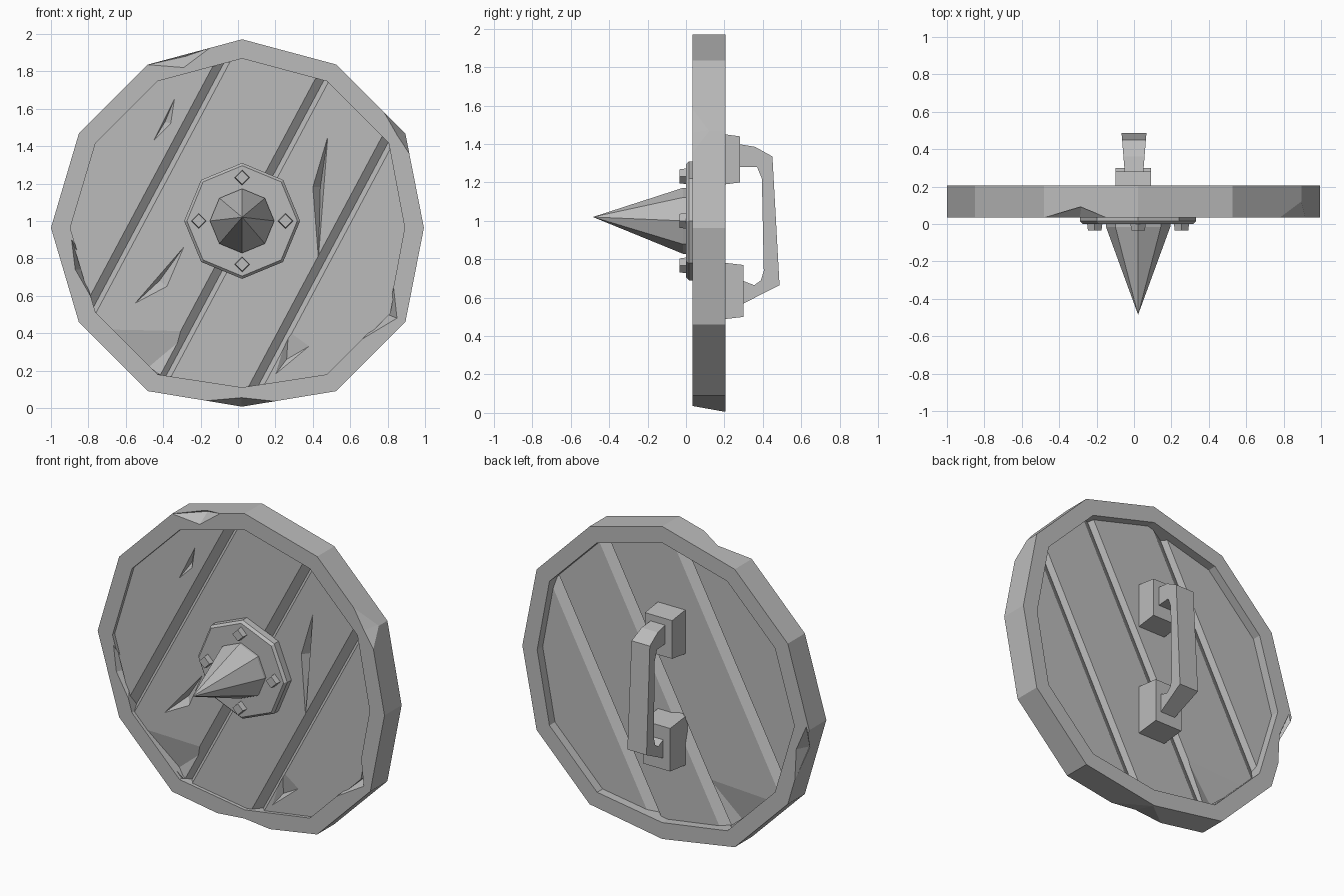
import bpy
import bmesh
from math import sin, cos, pi
from mathutils import Vector

default_cube = bpy.data.objects.get("Cube")
if default_cube:
    bpy.data.objects.remove(default_cube)

grey = bpy.data.materials.new("plain grey")
grey.use_nodes = True
grey.diffuse_color = (0.5, 0.5, 0.5, 1)
grey.node_tree.nodes["Principled BSDF"].inputs["Base Color"].default_value = grey.diffuse_color

CENTRE_X, CENTRE_Z = 0.022, 0.963
RIM_FRONT, RIM_BACK = 0.035, 0.205
WOOD_FRONT, WOOD_BACK = 0.057, 0.15


def finish(name, bm):
    bmesh.ops.recalc_face_normals(bm, faces=bm.faces)
    mesh = bpy.data.meshes.new(name)
    bm.to_mesh(mesh)
    bm.free()
    mesh.materials.append(grey)
    obj = bpy.data.objects.new(name, mesh)
    bpy.context.collection.objects.link(obj)
    return obj


def hull(name, points):
    """Convex solid around a handful of points."""
    bm = bmesh.new()
    for point in points:
        bm.verts.new(point)
    result = bmesh.ops.convex_hull(bm, input=bm.verts)
    unused = [v for v in result["geom_interior"] if isinstance(v, bmesh.types.BMVert)]
    bmesh.ops.delete(bm, geom=unused, context="VERTS")
    return finish(name, bm)


def carve(target, points):
    """Cut a convex solid out of the target, then throw the cutter away."""
    cutter = hull("cutter", points)
    cutter.hide_render = True
    modifier = target.modifiers.new("cut", "BOOLEAN")
    modifier.operation = "DIFFERENCE"
    modifier.solver = "EXACT"
    modifier.object = cutter
    bpy.context.view_layer.update()
    bpy.context.view_layer.objects.active = target
    bpy.ops.object.modifier_apply(modifier=modifier.name)
    bpy.data.objects.remove(cutter)


def chip(target, y, outline, deepest, outside=None):
    """Chip with a flat outline at depth y, a deepest point and a point in the air."""
    points = [(x, y, z) for x, z in outline] + [deepest]
    if outside:
        points.append(outside)
    else:
        # push the outline slightly out of the surface
        away = -0.02 if deepest[1] > y else 0.02
        points += [(x, y + away, z) for x, z in outline]
    carve(target, points)


def outline(radius):
    """Worn twelve-sided outline, flattened at the bottom and right."""
    wear = {3: -0.036, 6: -0.052, 9: 0.014}
    ring = []
    for i in range(12):
        r = radius + wear.get(i, 0)
        ring.append((CENTRE_X + r * sin(i * pi / 6), CENTRE_Z + r * cos(i * pi / 6)))
    return ring


def octagon(radius, y, cx=CENTRE_X, cz=1.0, sides=8):
    return [(cx + radius * sin(i * 2 * pi / sides), y, cz + radius * cos(i * 2 * pi / sides))
            for i in range(sides)]


# Rim: a rectangular section swept round the outline
bm = bmesh.new()
section = [(1.008, RIM_FRONT), (1.008, RIM_BACK), (0.905, RIM_BACK), (0.905, RIM_FRONT)]
loops = [[bm.verts.new((x, y, z)) for x, z in outline(r)] for r, y in section]
for k in range(4):
    a, b = loops[k], loops[(k + 1) % 4]
    for i in range(12):
        j = (i + 1) % 12
        bm.faces.new((a[i], a[j], b[j], b[i]))
rim = finish("rim", bm)

# Dents in the rim's outer and inner edges
chip(rim, RIM_FRONT, [(-0.48, 1.835), (-0.15, 1.925), (-0.29, 1.82)],
     (-0.28, 0.1, 1.88), (-0.36, -0.02, 2.0))
chip(rim, RIM_FRONT, [(0.77, 1.6), (0.935, 1.33), (0.85, 1.46)],
     (0.91, 0.16, 1.48), (1.05, -0.02, 1.55))
chip(rim, RIM_FRONT, [(-0.27, 0.03), (0.25, 0.03), (0.02, 0.055)],
     (0.02, 0.22, 0.0), (0.02, -0.03, -0.15))
chip(rim, RIM_FRONT, [(-0.89, 0.9), (-0.79, 0.6), (-0.87, 0.74)],
     (-0.83, 0.12, 0.74), (-0.75, -0.02, 0.78))
chip(rim, RIM_FRONT, [(0.65, 0.36), (0.83, 0.66), (0.85, 0.48)],
     (0.8, 0.13, 0.5), (0.72, -0.02, 0.54))
chip(rim, RIM_BACK, [(-0.98, 0.98), (-0.9, 0.62), (-0.91, 0.82)],
     (-0.95, 0.13, 0.82), (-1.05, 0.24, 0.8))

# Plank disc filling the rim
planks = hull("planks", [(x, y, z) for x, z in outline(0.915) for y in (WOOD_FRONT, WOOD_BACK)])

# Slanted V grooves between the planks, on both faces
along = Vector((0.471, 0, 0.882))
across = Vector((0.882, 0, -0.471))
middle = Vector((CENTRE_X, 0, CENTRE_Z))
for offset in (-0.515, 0, 0.46):
    for y, inward, left, bottom, right in ((WOOD_FRONT, 1, -0.03, 0.014, 0.04),
                                           (WOOD_BACK, -1, -0.02, -0.005, 0.06)):
        profile = [(left, 0), (right, 0), (bottom, 0.037), (left, -0.03), (right, -0.03)]
        carve(planks, [middle + across * (offset + s) + Vector((0, y + inward * d, 0)) + along * end
                       for s, d in profile for end in (-1.5, 1.5)])

# Gouges and splintered corners in the planks
chip(planks, WOOD_FRONT, [(-0.34, 1.65), (-0.45, 1.43), (-0.36, 1.52)], (-0.39, 0.1, 1.53))
chip(planks, WOOD_FRONT, [(0.48, 1.45), (0.4, 1.18), (0.43, 0.8)], (0.44, 0.11, 1.18))
chip(planks, WOOD_FRONT, [(-0.29, 0.86), (-0.55, 0.56), (-0.38, 0.65)], (-0.42, 0.11, 0.68))
chip(planks, WOOD_FRONT, [(-0.72, 0.42), (-0.25, 0.41), (-0.38, 0.17)], (-0.5, 0.1, 0.2))
chip(planks, WOOD_FRONT, [(0.27, 0.41), (0.38, 0.33), (0.2, 0.18)], (0.26, 0.08, 0.26))
chip(planks, WOOD_BACK, [(-0.66, 0.42), (-0.27, 0.44), (-0.36, 0.17)], (-0.5, 0.11, 0.2))

# Boss plate with a narrow bevel, and its spike
hull("boss_plate", octagon(0.31, 0.06) + octagon(0.31, 0.015) + octagon(0.295, 0.0))
hull("spike", octagon(0.172, 0.02) + octagon(0.172, -0.015) + [(CENTRE_X, -0.485, 1.02)])

# Four diamond rivets round the spike
for i, side in enumerate(("top", "left", "bottom", "right")):
    x = CENTRE_X + 0.232 * sin(i * pi / 2)
    z = 1.0 + 0.232 * cos(i * pi / 2)
    hull("rivet_" + side, octagon(0.042, 0.01, x, z, 4) + octagon(0.036, -0.035, x, z, 4))

# Blocks that hold the grip on the back
for name, low, high, back in (("upper_mount", 1.18, 1.46, 0.28), ("lower_mount", 0.48, 0.79, 0.3)):
    hull(name, [(x, y, z) for x in (-0.1, 0.09)
                for y, z in ((0.13, low), (0.13, high), (back, low + 0.02), (back, high - 0.02))])

# Bent grip: side profile widened towards the hand
profile = [(0.27, 1.4), (0.36, 1.385), (0.45, 1.335), (0.487, 0.665), (0.29, 0.565),
           (0.29, 0.69), (0.355, 0.665), (0.39, 0.69), (0.405, 0.74), (0.395, 1.22),
           (0.37, 1.28), (0.27, 1.28)]
bm = bmesh.new()
sides = [[bm.verts.new((sign * (0.05 + 0.08 * (y - 0.28)), y, z)) for y, z in profile]
         for sign in (-1, 1)]
for ring in sides:
    bm.faces.new(ring)
for i in range(len(profile)):
    bm.faces.new((sides[0][i - 1], sides[0][i], sides[1][i], sides[1][i - 1]))
finish("grip", bm)
